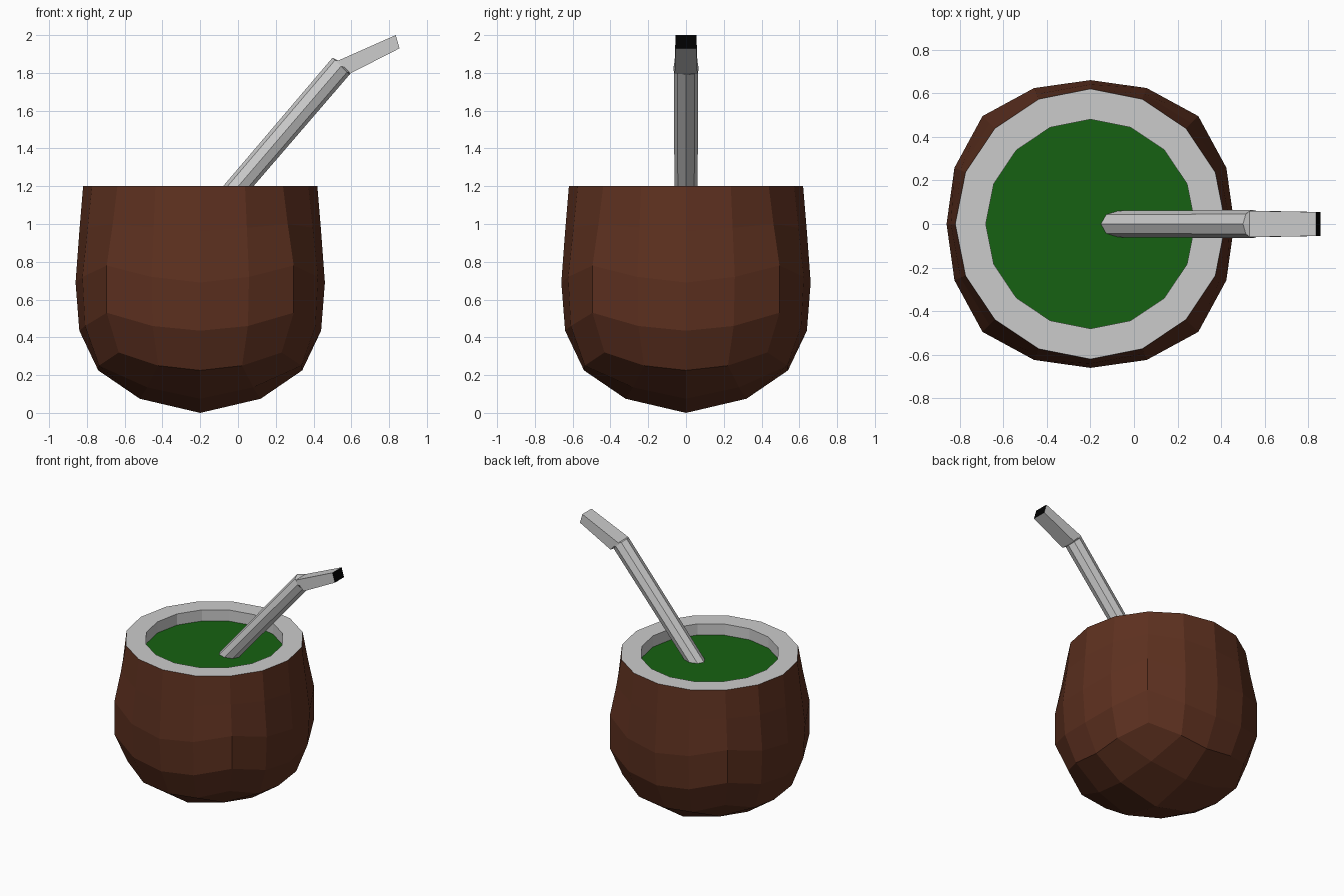
import bpy, math
from mathutils import Vector

if "Cube" in bpy.data.objects:
    bpy.data.objects.remove(bpy.data.objects["Cube"])

CX = -0.2   # gourd axis


def material(name, rgb):
    m = bpy.data.materials.new(name)
    m.diffuse_color = (*rgb, 1)
    m.use_nodes = True
    m.node_tree.nodes["Principled BSDF"].inputs["Base Color"].default_value = m.diffuse_color
    return m


def make(name, verts, faces, *mats):
    me = bpy.data.meshes.new(name)
    me.from_pydata(verts, [], faces)
    for m in mats:
        me.materials.append(m)
    ob = bpy.data.objects.new(name, me)
    bpy.context.collection.objects.link(ob)
    return ob


def bridge(a, b, n):
    return [(a + i, a + (i + 1) % n, b + (i + 1) % n, b + i) for i in range(n)]


def circle(r, z, n=16):
    return [(CX + r * math.cos(math.tau * i / n), r * math.sin(math.tau * i / n), z)
            for i in range(n)]


brown = material("gourd_brown", (0.11, 0.03, 0.014))
green = material("tea_green", (0.008, 0.12, 0.006))
black = material("opening_black", (0, 0, 0))

# Gourd: rounded-cube body, 16 columns; each row gives the radius and height
# on the axis, halfway to the corner, and at the corner
rows = [((0.54, 0.225), (0.58, 0.25), (0.61, 0.32)),
        ((0.64, 0.435), (0.66, 0.46), (0.70, 0.53)),
        ((0.66, 0.69), (0.675, 0.72), (0.70, 0.78)),
        ((0.64, 0.96), (0.645, 0.98), (0.655, 1.0)),
        ((0.62, 1.2),) * 3]
verts, faces = [], []
for row in rows:
    for i in range(16):
        r, z = row[(0, 1, 2, 1)[i % 4]]
        a = math.tau * i / 16
        verts.append((CX + r * math.cos(a), r * math.sin(a), z))
for k in range(4):
    faces += bridge(16 * k, 16 * k + 16, 16)

# Gourd bottom: 4 x 4 quad patch inside the lowest ring
grid = {}
edge = ([(2, j) for j in (0, 1, 2)] + [(i, 2) for i in (1, 0, -1, -2)]
        + [(-2, j) for j in (1, 0, -1, -2)] + [(i, -2) for i in (-1, 0, 1, 2)] + [(2, -1)])
for n, key in enumerate(edge):
    grid[key] = n
for i in (-1, 0, 1):
    for j in (-1, 0, 1):
        s, z = ((0, 0), (0.32, 0.075), (0.28, 0.135))[abs(i) + abs(j)]
        grid[i, j] = len(verts)
        verts.append((CX + i * s, j * s, z))
for i in range(-2, 2):
    for j in range(-2, 2):
        faces.append((grid[i, j], grid[i, j + 1], grid[i + 1, j + 1], grid[i + 1, j]))
make("gourd", verts, faces, brown)

# Metal rim: flat top and inner wall
make("rim", circle(0.62, 1.2) + circle(0.48, 1.2) + circle(0.48, 1.1),
     bridge(0, 16, 16) + bridge(16, 32, 16))

# Tea surface
make("tea", circle(0.48, 1.115), [tuple(range(16))], green)

# Straw: octagonal tube, bend, and flattened mouthpiece.
# Each section: upper x, z, lower x, z, half width, squared corners
sections = [(-0.216, 1.039, -0.124, 0.961, 0.06, False),
            (0.50, 1.88, 0.59, 1.79, 0.065, False),
            (0.53, 1.865, 0.595, 1.797, 0.06, True),
            (0.835, 2.0, 0.855, 1.93, 0.055, True)]
verts, faces = [], []
for ux, uz, lx, lz, w, square in sections:
    up, low = Vector((ux, 0, uz)), Vector((lx, 0, lz))
    for i in range(8):
        c, s = math.cos(math.tau * i / 8), math.sin(math.tau * i / 8)
        if square:
            c, s = c / max(abs(c), abs(s)), s / max(abs(c), abs(s))
        verts.append((up + low) / 2 + (up - low) / 2 * c + Vector((0, w * s, 0)))
for k in range(3):
    faces += [f[::-1] for f in bridge(8 * k, 8 * k + 8, 8)]
faces += [tuple(range(8)), tuple(range(31, 23, -1))]
straw = make("straw", verts, faces, None, black)
straw.data.polygons[-1].material_index = 1
